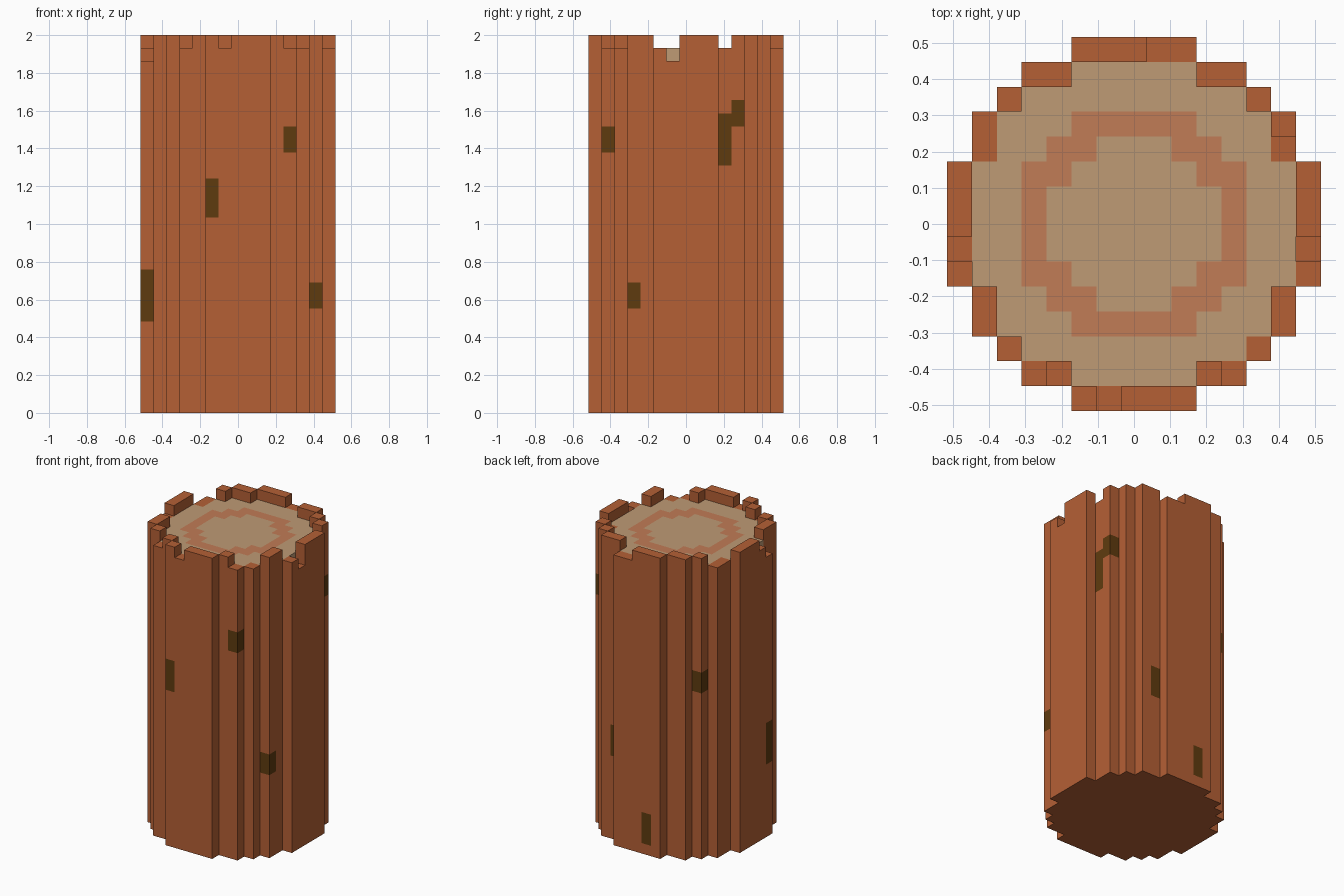
import bpy
import bmesh

cube = bpy.data.objects.get("Cube")
if cube:
    bpy.data.objects.remove(cube, do_unlink=True)

N, TOP = 15, 29            # blocks across, blocks high
S = 2.0 / TOP              # block size


def material(name, rgb):
    lin = [(c / 255 / 12.92) if c <= 10 else ((c / 255 + 0.055) / 1.055) ** 2.4 for c in rgb]
    m = bpy.data.materials.new(name)
    m.use_nodes = True
    m.diffuse_color = (*lin, 1)
    m.node_tree.nodes["Principled BSDF"].inputs["Base Color"].default_value = (*lin, 1)
    return m


BARK = material("bark", (181, 96, 53))
KNOT = material("dark knot", (95, 59, 15))
WOOD = material("cut wood", (191, 155, 117))
RING = material("growth ring", (193, 124, 86))

# Stepped round outline: half-width in blocks of each row, from the edge inwards
HALF = [2, 4, 5, 6, 6, 7, 7, 7]


def inside(i, j):
    if not (0 <= i < N and 0 <= j < N):
        return False
    return abs(i - 7) <= HALF[min(j, N - 1 - j)]


SIDES = [(1, 0), (0, 1), (-1, 0), (0, -1)]
CELLS = [(i, j) for i in range(N) for j in range(N) if inside(i, j)]


def is_rim(i, j):
    return any(not inside(i + a, j + b) for a, b in SIDES)


# Chipped blocks of the bark rim: height in blocks
CHIPS = {(6, 0): 28, (3, 1): 28, (11, 1): 28, (12, 2): 28,
         (0, 5): 27, (0, 6): 28, (14, 5): 28, (14, 6): 27,
         (1, 10): 28, (1, 11): 28, (13, 10): 28, (8, 14): 28, (9, 14): 28}

# Dark knots: rim column -> lower and upper block level
KNOTS = {(5, 0): (15, 18), (11, 1): (20, 22), (13, 3): (8, 10), (0, 5): (7, 11),
         (13, 10): (19, 23), (13, 11): (22, 24), (2, 12): (16, 18),
         (6, 14): (1, 4), (10, 13): (8, 11)}


def height(i, j):
    if not inside(i, j):
        return 0
    return CHIPS.get((i, j), TOP) if is_rim(i, j) else TOP - 1


def in_ring(i, j):
    a, b = sorted((abs(i - 7), abs(j - 7)))
    outer = (a <= 2 and b <= 4) or b <= 3
    inner = (a <= 1 and b <= 3) or b <= 2
    return outer and not inner


def quad(bm, points, mat):
    f = bm.faces.new([bm.verts.new(((x - 7) * S, (y - 7) * S, z * S)) for x, y, z in points])
    f.material_index = mat


def flat(bm, i, j, z, mat, up=True):
    pts = [(i - .5, j - .5, z), (i + .5, j - .5, z), (i + .5, j + .5, z), (i - .5, j + .5, z)]
    quad(bm, pts if up else pts[::-1], mat)


def wall(bm, i, j, d, z0, z1, mat):
    x, y = i + d[0] / 2, j + d[1] / 2
    tx, ty = -d[1] / 2, d[0] / 2
    quad(bm, [(x - tx, y - ty, z0), (x + tx, y + ty, z0),
              (x + tx, y + ty, z1), (x - tx, y - ty, z1)], mat)


def walls(bm, i, j, knot=None):
    # Exposed sides of one column, cut where a knot begins and ends
    h = height(i, j)
    for d in SIDES:
        low = height(i + d[0], j + d[1])
        if low >= h:
            continue
        cuts = [low, h]
        if knot:
            cuts += [k for k in knot if low < k < h]
        cuts.sort()
        for z0, z1 in zip(cuts, cuts[1:]):
            dark = knot is not None and knot[0] <= z0 < knot[1]
            wall(bm, i, j, d, z0, z1, 1 if dark else 0)


def finish(bm, name, mats):
    bmesh.ops.remove_doubles(bm, verts=bm.verts, dist=S * 0.01)
    me = bpy.data.meshes.new(name)
    bm.to_mesh(me)
    bm.free()
    for m in mats:
        me.materials.append(m)
    bpy.context.collection.objects.link(bpy.data.objects.new(name, me))


# Bark shell with chipped rim, knots and underside
bm = bmesh.new()
for i, j in CELLS:
    flat(bm, i, j, 0, 0, up=False)
    if is_rim(i, j):
        flat(bm, i, j, height(i, j), 0)
        walls(bm, i, j, KNOTS.get((i, j)))
finish(bm, "bark_shell", [BARK, KNOT])

# Sawn top with its growth ring
bm = bmesh.new()
for i, j in CELLS:
    if not is_rim(i, j):
        flat(bm, i, j, height(i, j), 1 if in_ring(i, j) else 0)
        walls(bm, i, j)
finish(bm, "cut_top", [WOOD, RING])
